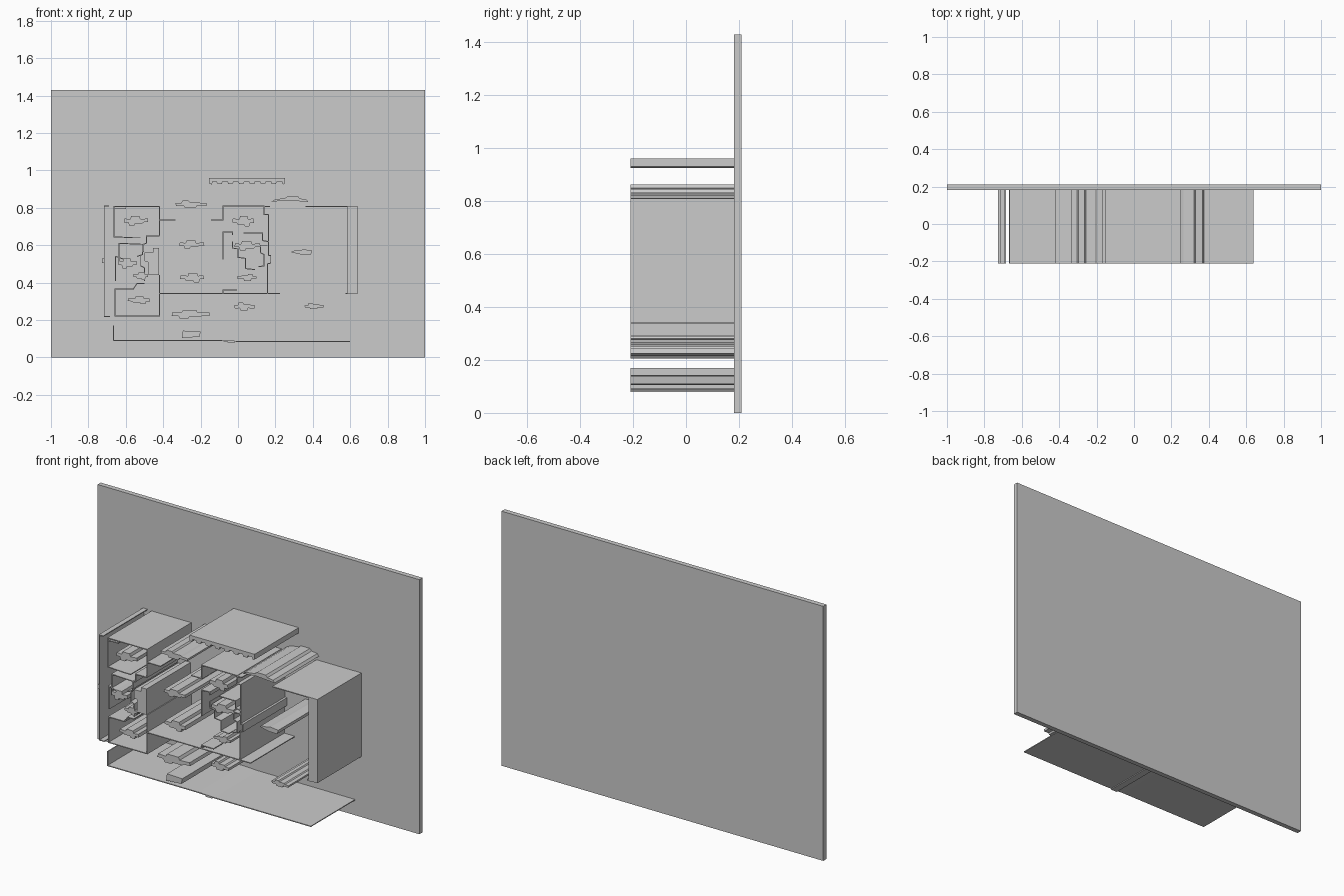
import bpy, bmesh
from mathutils import Vector

if "Cube" in bpy.data.objects:
    bpy.data.objects.remove(bpy.data.objects["Cube"])

FRONT, BACK = -0.21, 0.185
T = 0.005  # thin wall thickness


def prism(name, pts, y0=FRONT, y1=BACK):
    """Extrude a closed x-z profile along y."""
    bm = bmesh.new()
    face = bm.faces.new([bm.verts.new((x, y0, z)) for x, z in pts])
    ext = bmesh.ops.extrude_face_region(bm, geom=[face])
    moved = [v for v in ext["geom"] if isinstance(v, bmesh.types.BMVert)]
    bmesh.ops.translate(bm, verts=moved, vec=(0, y1 - y0, 0))
    bmesh.ops.recalc_face_normals(bm, faces=bm.faces)
    me = bpy.data.meshes.new(name)
    bm.to_mesh(me)
    bm.free()
    ob = bpy.data.objects.new(name, me)
    bpy.context.collection.objects.link(ob)
    return ob


def wall(name, pts, t=T):
    """Thin mitred wall following an open x-z path."""
    p = [Vector(q) for q in pts]
    normals = []
    for a, b in zip(p, p[1:]):
        d = (b - a).normalized()
        normals.append(Vector((-d.y, d.x)))
    left, right = [], []
    for i, q in enumerate(p):
        n0 = normals[max(i - 1, 0)]
        n1 = normals[min(i, len(normals) - 1)]
        off = (n0 + n1) / max(1 + n0.dot(n1), 0.3) * t / 2
        left.append(q + off)
        right.append(q - off)
    return prism(name, [tuple(v) for v in left + right[::-1]])


def slab(name, x0, x1, z0, z1, y0=FRONT, y1=BACK):
    return prism(name, [(x0, z0), (x1, z0), (x1, z1), (x0, z1)], y0, y1)


# Stepped bar outline in unit coordinates, fitted to each bar's bounds
STEPS = [(0, .35), (.18, .35), (.22, 0), (.42, 0), (.46, .2), (.75, .2), (.8, .35), (1, .4),
         (.98, .75), (.68, .7), (.64, 1), (.3, 1), (.26, .7), (.03, .75)]


def bar(name, x0, x1, z0, z1, flip_x=False, flip_z=False):
    pts = [(x0 + (1 - u if flip_x else u) * (x1 - x0),
            z0 + (1 - v if flip_z else v) * (z1 - z0)) for u, v in STEPS]
    return prism(name, pts)


# Back plate
slab("back_plate", -1, 1, 0, 1.43, 0.182, 0.21)

# Top comb slab with short teeth underneath
comb = [(-.155, .96), (-.155, .93), (-.14, .925), (-.135, .94)]
for i in range(6):
    x = -.115 + i * .058
    comb += [(x, .94), (x + .005, .928), (x + .028, .928), (x + .033, .94)]
comb += [(.235, .94), (.24, .925), (.25, .93), (.25, .96)]
prism("top_comb", comb)

# Right tall block and its thin flange
slab("right_block", .585, .64, .34, .81)
wall("right_flange", [(.36, .807), (.59, .807)])
slab("block_foot", .575, .6, .338, .345)

# Left outer bracket
wall("left_bracket", [(-.69, .81), (-.715, .81), (-.715, .22), (-.685, .22)])
slab("bracket_bump", -.727, -.713, .505, .53)

# Base tray
wall("base_tray", [(-.665, .17), (-.665, .09), (-.1, .09), (0, .086), (.6, .086)])
slab("tray_bump", -.055, -.015, .079, .087)

# Left frame
wall("left_frame_upper", [(-.42, .65), (-.42, .807), (-.662, .807), (-.662, .645),
                          (-.56, .64), (-.52, .64)])
wall("left_frame_lower", [(-.42, .44), (-.42, .222), (-.658, .222), (-.658, .365), (-.56, .365),
                          (-.54, .395), (-.5, .395)])
wall("left_frame_side", [(-.655, .41), (-.655, .54), (-.61, .525), (-.6, .49)])
wall("left_inner_frame", [(-.637, .51), (-.637, .61), (-.51, .605), (-.51, .55), (-.54, .54)])
wall("left_step", [(-.42, .65), (-.49, .65), (-.49, .61), (-.505, .605), (-.505, .565)])
wall("frame_top_seam", [(-.66, .795), (-.6, .795), (-.6, .803)])
prism("left_side_block", [(-.48, .44), (-.422, .44), (-.422, .585), (-.455, .585), (-.455, .562),
                          (-.5, .562), (-.5, .515), (-.48, .51)])
bar("left_core_bar", -.64, -.54, .475, .53)
bar("left_core_low_bar", -.56, -.48, .415, .455, True)
wall("left_core_post", [(-.52, .545), (-.52, .49), (-.5, .48), (-.5, .41)])

# Middle frame
wall("middle_frame", [(-.145, .735), (-.08, .735), (-.08, .81), (.14, .81), (.14, .765),
                      (.162, .765), (.162, .545), (.175, .545), (.175, .505), (.158, .5),
                      (.158, .342)])
wall("middle_inner_frame", [(-.08, .525), (-.08, .67), (-.03, .672), (-.03, .655)])
wall("middle_shelf", [(.03, .665), (.13, .665), (.13, .625), (.16, .62)])
wall("middle_jagged_wall", [(-.03, .62), (-.03, .585), (0, .58), (0, .535), (.04, .53),
                            (.04, .475), (.09, .47)])
wall("middle_side_steps", [(.158, .6), (.12, .6), (.12, .56), (.14, .55), (.14, .49), (.11, .485)])
wall("frame_floor", [(-.42, .341), (.225, .341)])
wall("left_link", [(-.42, .735), (-.335, .735)])
wall("middle_top_link", [(.14, .807), (.17, .807)])
wall("middle_low_step", [(-.08, .342), (-.08, .36), (-.005, .36)])

# Stepped bars: name, x0, x1, z0, z1, flip x, flip z
BARS = [
    ("upper_bar", -.335, -.165, .80, .838, 0, 1), ("centre_bar", -.315, -.18, .583, .625, 0, 0),
    ("lower_bar", -.31, -.18, .40, .452, 1, 0), ("bottom_bar", -.355, -.15, .205, .255, 0, 0),
    ("left_top_bar", -.61, -.48, .705, .755, 0, 0), ("left_low_bar", -.59, -.47, .285, .327, 1, 0),
    ("middle_top_bar", -.03, .085, .70, .757, 1, 0), ("middle_bar", -.02, .12, .572, .622, 0, 0),
    ("middle_low_bar", -.005, .10, .41, .447, 1, 1), ("under_bar", -.02, .09, .25, .295, 0, 1),
    ("right_low_bar", .355, .46, .258, .29, 0, 1),
]
for b in BARS:
    bar(*b)

# Plain bars with tapered outlines
prism("base_bar", [(-.30, .105), (-.205, .11), (-.2, .14), (-.295, .143)])
prism("upper_right_bar", [(.175, .832), (.26, .84), (.375, .832), (.365, .845), (.33, .85),
                          (.32, .862), (.265, .862), (.25, .852), (.2, .845)])
prism("right_wedge_bar", [(.285, .562), (.34, .55), (.39, .55), (.397, .572), (.35, .578),
                          (.33, .572), (.29, .57)])
